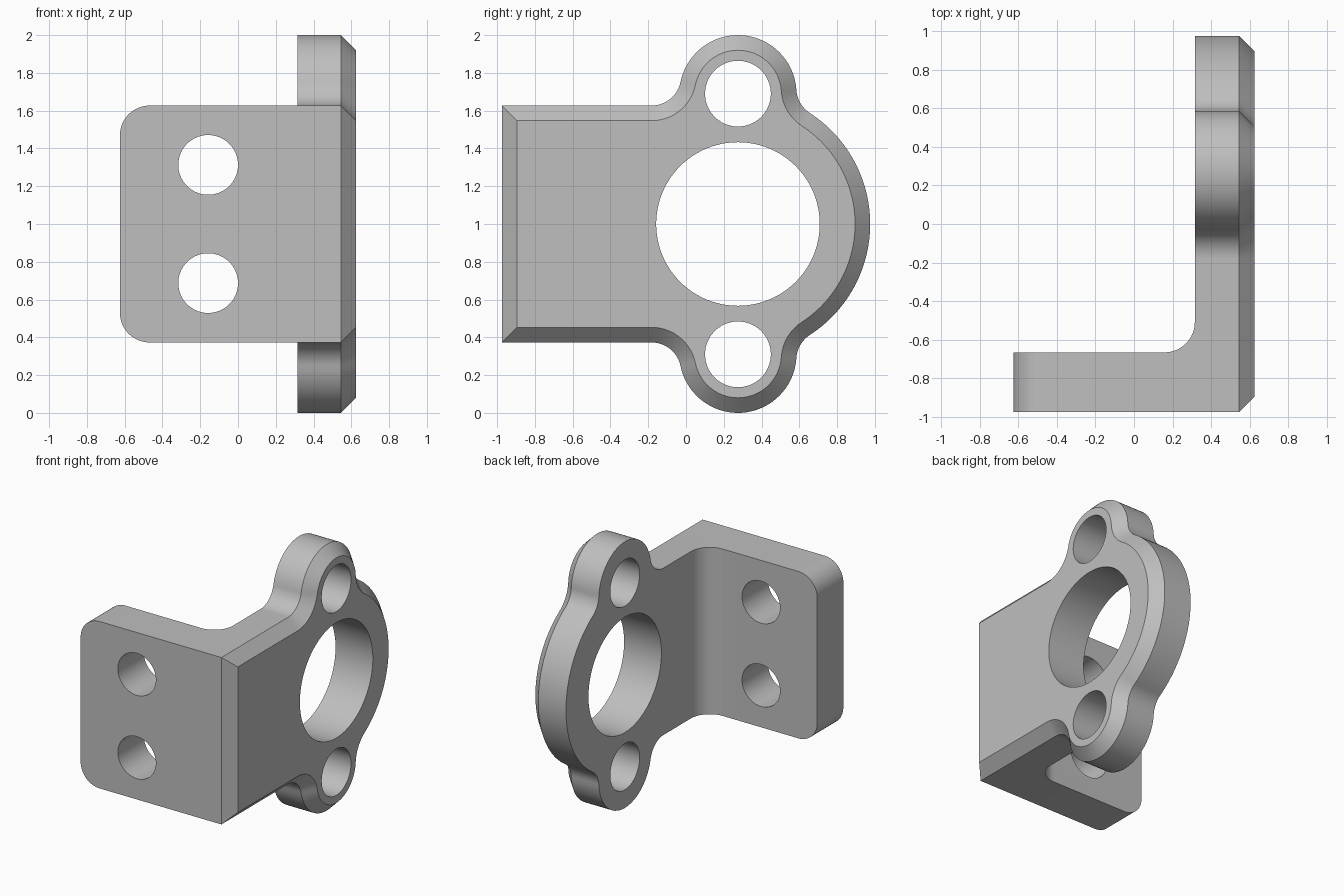
import bpy, bmesh, math
from mathutils import Vector

cube = bpy.data.objects.get("Cube")
if cube:
    bpy.data.objects.remove(cube, do_unlink=True)

# Main dimensions
X_IN, X_OUT, X_END = 0.315, 0.625, -0.625
Y_FRONT, Y_INNER = -0.975, -0.665
Z_MID, HALF_H = 1.0, 0.627
RING, RING_R, BORE_R = Vector((0.275, Z_MID)), 0.70, 0.433
LOBE, LOBE_R, BOLT_R = Vector((0.275, 1.69)), 0.31, 0.174
FILLET, CHAMFER = 0.157, 0.08

grey = bpy.data.materials.new("plain grey")
grey.use_nodes = True
colour = (0.52, 0.52, 0.52, 1)
grey.diffuse_color = colour
grey.node_tree.nodes["Principled BSDF"].inputs["Base Color"].default_value = colour


def arc(centre, radius, start, end, steps):
    angles = [start + (end - start) * i / steps for i in range(steps + 1)]
    return [(centre[0] + radius * math.cos(a), centre[1] + radius * math.sin(a)) for a in angles]


def angle(a, b):
    return math.atan2(b[1] - a[1], b[0] - a[0])


def loft(name, rings):
    """Closed solid through a list of matching point rings."""
    bm = bmesh.new()
    loops = [[bm.verts.new(p) for p in ring] for ring in rings]
    n = len(loops[0])
    for low, high in zip(loops, loops[1:]):
        for i in range(n):
            j = (i + 1) % n
            bm.faces.new((low[i], low[j], high[j], high[i]))
    bm.faces.new(loops[0][::-1])
    bm.faces.new(loops[-1])
    bmesh.ops.recalc_face_normals(bm, faces=bm.faces)
    mesh = bpy.data.meshes.new(name)
    bm.to_mesh(mesh)
    bm.free()
    mesh.materials.append(grey)
    obj = bpy.data.objects.new(name, mesh)
    bpy.context.collection.objects.link(obj)
    return obj


def outline(inset):
    """Flange outline in y and z, shrunk by inset."""
    reach, lobe_reach = RING_R + FILLET, LOBE_R + FILLET
    gap = LOBE.y - RING.y
    up = (reach**2 - lobe_reach**2 + gap**2) / (2 * gap)
    back = RING + Vector((math.sqrt(reach**2 - up**2), up))
    top = Z_MID + HALF_H
    rise = top + FILLET - LOBE.y
    front = LOBE + Vector((-math.sqrt(lobe_reach**2 - rise**2), rise))
    turn = 2 * math.pi
    half = arc(RING, RING_R - inset, 0, angle(RING, back), 28)
    half += arc(back, FILLET + inset, angle(back, RING) % turn, angle(back, LOBE) % turn, 12)[:]
    half += arc(LOBE, LOBE_R - inset, angle(LOBE, back), angle(LOBE, front), 36)[1:]
    half += arc(front, FILLET + inset, angle(front, LOBE), -math.pi / 2, 16)[1:]
    half.append((Y_FRONT + inset, top - inset))
    # drop the duplicate tangent point between ring and back fillet
    del half[28]
    return half + [(y, 2 * Z_MID - z) for y, z in half[:0:-1]]


def cylinder(name, axis, location, radius):
    rotation = (0, math.pi / 2, 0) if axis == "x" else (math.pi / 2, 0, 0)
    bpy.ops.mesh.primitive_cylinder_add(vertices=96, radius=radius, depth=0.6,
                                        location=location, rotation=rotation)
    obj = bpy.context.object
    obj.name = name
    obj.data.materials.append(grey)
    return obj


def combine(target, tool, operation):
    mod = target.modifiers.new(operation, "BOOLEAN")
    mod.operation, mod.solver, mod.object = operation, "EXACT", tool
    bpy.ops.object.select_all(action="DESELECT")
    bpy.context.view_layer.objects.active = target
    target.select_set(True)
    bpy.ops.object.modifier_apply(modifier=mod.name)
    bpy.data.objects.remove(tool, do_unlink=True)


# Bearing flange with chamfered outer rim
sections = [(X_IN, 0), (X_OUT - CHAMFER, 0), (X_OUT, CHAMFER)]
bracket = loft("bracket", [[(x, y, z) for y, z in outline(d)] for x, d in sections])

# Mounting plate with a filleted inside corner
fillet = arc((X_IN - FILLET, Y_INNER + FILLET), FILLET, -math.pi / 2, 0, 16)
x_lap = X_IN + 0.1
plan = [(X_END, Y_FRONT), (x_lap, Y_FRONT), (x_lap, fillet[-1][1])] + fillet[::-1] + [(X_END, Y_INNER)]
plate = loft("mounting_plate", [[(x, y, Z_MID + s * HALF_H) for x, y in plan] for s in (-1, 1)])
bm = bmesh.new()
bm.from_mesh(plate.data)
corners = [e for e in bm.edges
           if all(v.co.x < X_END + 0.01 for v in e.verts)
           and abs(e.verts[0].co.z - e.verts[1].co.z) < 0.01]
bmesh.ops.bevel(bm, geom=corners, offset=FILLET, segments=16, profile=0.5, affect="EDGES")
bm.to_mesh(plate.data)
bm.free()
combine(bracket, plate, "UNION")

# Bore, lobe bolt holes and plate bolt holes
x_mid, y_mid = (X_IN + X_OUT) / 2, (Y_FRONT + Y_INNER) / 2
combine(bracket, cylinder("bore_cutter", "x", (x_mid, RING.x, Z_MID), BORE_R), "DIFFERENCE")
for side in (-1, 1):
    z = Z_MID + side * (LOBE.y - Z_MID)
    combine(bracket, cylinder("lobe_cutter", "x", (x_mid, LOBE.x, z), BOLT_R), "DIFFERENCE")
    z = Z_MID + side * 0.313
    combine(bracket, cylinder("plate_cutter", "y", (-0.158, y_mid, z), 0.158), "DIFFERENCE")

# Smooth curved walls, keep hard edges
bpy.ops.object.select_all(action="DESELECT")
bracket.select_set(True)
bpy.context.view_layer.objects.active = bracket
bpy.ops.object.shade_smooth_by_angle(angle=math.radians(25))
